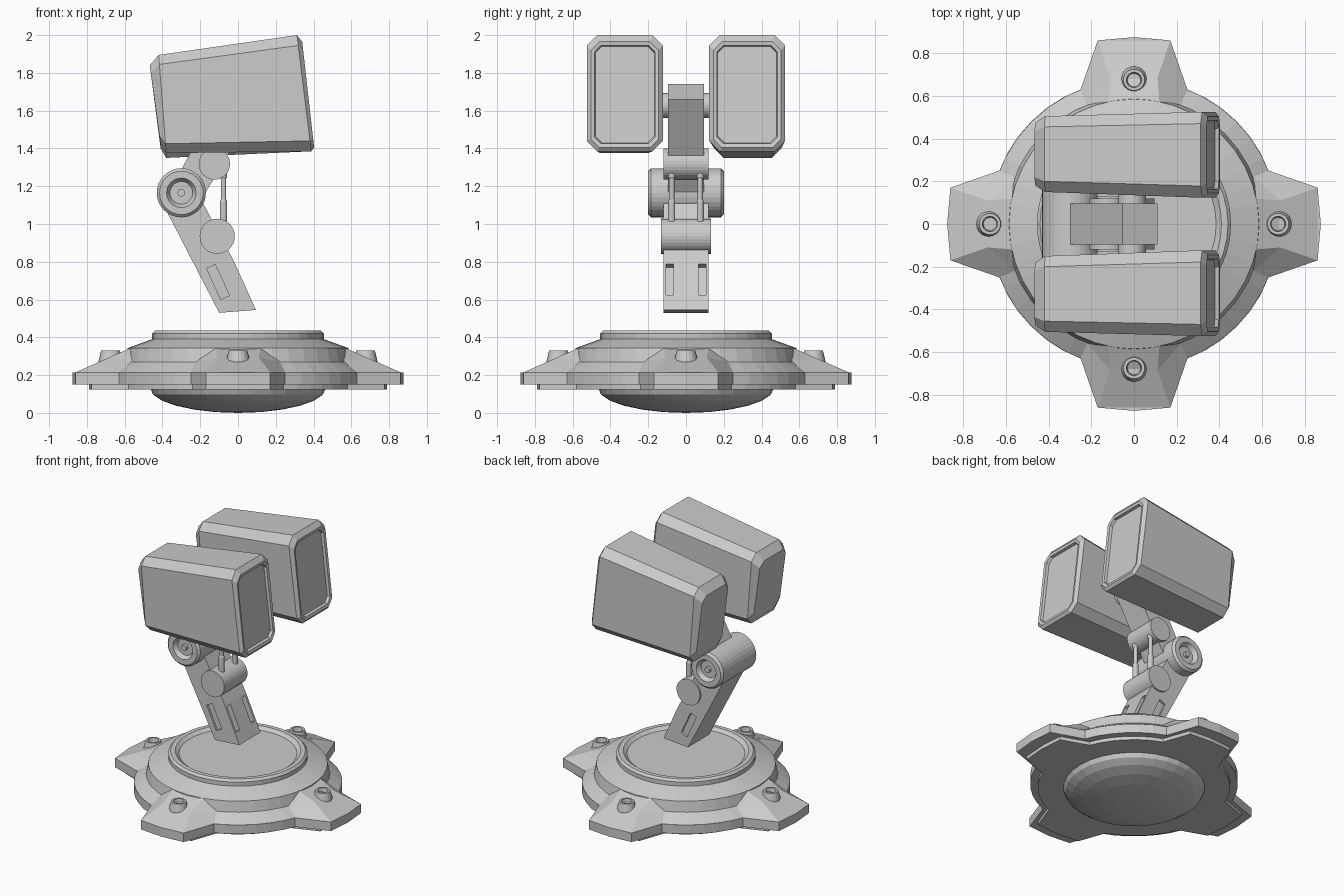
import bpy, bmesh
from math import sin, cos, pi, radians, atan2

if "Cube" in bpy.data.objects:
    bpy.data.objects.remove(bpy.data.objects["Cube"])


def mesh(name, verts, faces):
    """Object from points and faces, cleaned and with outward normals."""
    me = bpy.data.meshes.new(name)
    me.from_pydata(verts, [], faces)
    bm = bmesh.new()
    bm.from_mesh(me)
    bmesh.ops.remove_doubles(bm, verts=bm.verts, dist=1e-5)
    bmesh.ops.recalc_face_normals(bm, faces=bm.faces)
    bm.to_mesh(me)
    bm.free()
    ob = bpy.data.objects.new(name, me)
    bpy.context.collection.objects.link(ob)
    return ob


def loft(name, rings, caps=True):
    """Skin a list of equal-length closed rings."""
    n = len(rings[0])
    verts = [p for r in rings for p in r]
    faces = [(i * n + j, i * n + (j + 1) % n, (i + 1) * n + (j + 1) % n, (i + 1) * n + j)
             for i in range(len(rings) - 1) for j in range(n)]
    if caps:
        faces += [tuple(range(n)), tuple(range(len(verts) - n, len(verts)))]
    return mesh(name, verts, faces)


def lathe(name, profile, loc=(0, 0, 0), along_y=False, seg=32):
    """Revolve (radius, height) points about z, or about y."""
    rings = []
    for r, h in profile:
        r = max(r, 0.001)
        ring = [(r * cos(2 * pi * k / seg), r * sin(2 * pi * k / seg)) for k in range(seg)]
        rings.append([(a, h, b) if along_y else (a, b, h) for a, b in ring])
    ob = loft(name, rings)
    ob.location = loc
    return ob


def drum(name, x, z, r, half):
    """Plain cylinder lying along y."""
    return lathe(name, [(r, -half), (r, half)], (x, 0, z), True)


def slab_xz(name, pts, half):
    """Side profile extruded across y."""
    return loft(name, [[(x, y, z) for x, z in pts] for y in (-half, half)])


def turn(p, k):
    """Quarter turns about z."""
    c, s = [(1, 0), (0, 1), (-1, 0), (0, -1)][k]
    return (p[0] * c - p[1] * s, p[0] * s + p[1] * c, *p[2:])


def star(root, tip, mid, r):
    """Four-armed outline with round arcs between the arms."""
    pts = []
    for k in range(4):
        arm = [root, tip, (0, mid), (-tip[0], tip[1]), (-root[0], root[1])]
        a0 = atan2(root[1], root[0])
        arc = [(r * cos(t), r * sin(t)) for t in
               [pi - a0 + (2 * a0 - pi / 2) * i / 6 for i in range(1, 6)]]
        pts += [turn(p, k) for p in arm + arc]
    return pts


# Base: star plate, stepped underside and turned centre
for name, outline, z0, z1 in (
        ("base_plate", star((.25, .63), (.17, .86), .875, .68), .15, .215),
        ("base_underplate", star((.24, .58), (.17, .775), .788, .63), .125, .15)):
    loft(name, [[(x, y, z) for x, y in outline] for z in (z0, z1)])

lathe("base_bowl", [(.465 * sin(radians(a)), .13 - .13 * cos(radians(a)))
                    for a in range(0, 91, 15)], seg=32)
lathe("base_turntable", [(.66, .16), (.678, .215), (.6, .27), (.585, .343), (.455, .39),
                         (.455, .42), (.44, .435), (.41, .435), (.385, .415), (0, .415)], seg=40)

# Sloped arms of the base, each with a hollow stud
for k in range(4):
    right = [(.12, .56, .347), (.11, .685, .292), (.17, .86, .215), (.25, .63, .215), (.22, .56, .272)]
    left = [(-x, y, z) for x, y, z in right]
    tip = [(0, .875, .215)]
    mesh(f"base_arm_{k + 1}", [turn(p, k) for p in right + left + tip],
         [(0, 1, 6, 5), (1, 2, 10, 7, 6), (1, 4, 3, 2), (0, 4, 1),
          (6, 7, 8, 9), (5, 6, 9)])
    x, y, _ = turn((0, .675, 0), k)
    lathe(f"base_stud_{k + 1}", [(.065, .25), (.062, .28), (.05, .33), (.036, .33), (.03, .295), (0, .295)],
          (x, y, 0), seg=20)

# Lower arm with recessed panels
lower = slab_xz("lower_arm", [(-.10, .53), (.095, .545), (-.02, .80), (-.19, 1.12), (-.30, 1.2),
                              (-.41, 1.13)], .12)
for s in (-1, 1):
    for x, z, w, y0, y1 in ((-.106, .693, .05, .105, .15), (.02, .704, .075, .065, .105)):
        cut = mesh("panel_cutter", [(a * w / 2, s * y, c * .09) for a in (-1, 1) for y in (y0, y1)
                                    for c in (-1, 1)],
                   [(0, 1, 3, 2), (4, 6, 7, 5), (0, 4, 5, 1), (2, 3, 7, 6), (0, 2, 6, 4), (1, 5, 7, 3)])
        cut.location = (x, 0, z)
        cut.rotation_euler.y = -.43
        cut.hide_render = True
        cut.hide_viewport = True
        cut.display_type = 'WIRE'
        mod = lower.modifiers.new("panel", 'BOOLEAN')
        mod.operation = 'DIFFERENCE'
        mod.solver = 'EXACT'
        mod.object = cut

# Joints
half = [(.13, .15), (.13, .185), (.115, .2), (.078, .2), (.06, .17), (.02, .17), (.02, .19), (0, .19)]
lathe("elbow_joint", [(r, -h) for r, h in reversed(half)] + half, (-.30, 0, 1.165), True)
drum("lower_piston_joint", -.11, .935, .093, .132)
drum("upper_piston_joint", -.125, 1.318, .083, .12)
drum("head_axle", -.01, 1.627, .066, .14)

# Pistons
for s, side in ((-1, "right"), (1, "left")):
    lathe(f"piston_{side}", [(.019, .94), (.019, 1.12), (.014, 1.13), (.014, 1.24), (.02, 1.25), (.02, 1.3)],
          (-.077, s * .076, 0), seg=12)

# Upper arm
slab_xz("upper_arm", [(-.055, 1.74), (.11, 1.66), (-.08, 1.32), (-.20, 1.12), (-.38, 1.16), (-.31, 1.27)], .095)


# Twin head boxes: chamfered sections lofted from back to front
def section(xt, zt, xb, zb, y0, y1, c, s):
    h, w = zt - zb, y1 - y0
    uv = [(c, 0), (w - c, 0), (w, c), (w, h - c), (w - c, h), (c, h), (0, h - c), (0, c)]
    return [(xb + (xt - xb) * v / h, s * (y0 + u), zb + v) for u, v in uv]


for s, side, drop in ((-1, "right", .025), (1, "left", 0)):
    loft(f"head_box_{side}", [section(*st, s) for st in (
        (-.467, 1.84, -.41, 1.40 + drop, .18, .475, .04),
        (-.42, 1.895, -.38, 1.35 + drop, .15, .505, .05),
        (.312, 2.0, .388, 1.385, .123, .525, .055),
        (.34, 1.965, .403, 1.405, .145, .503, .045),
        (.338, 1.945, .397, 1.425, .163, .485, .035),
        (.32, 1.94, .379, 1.43, .168, .48, .035))])
